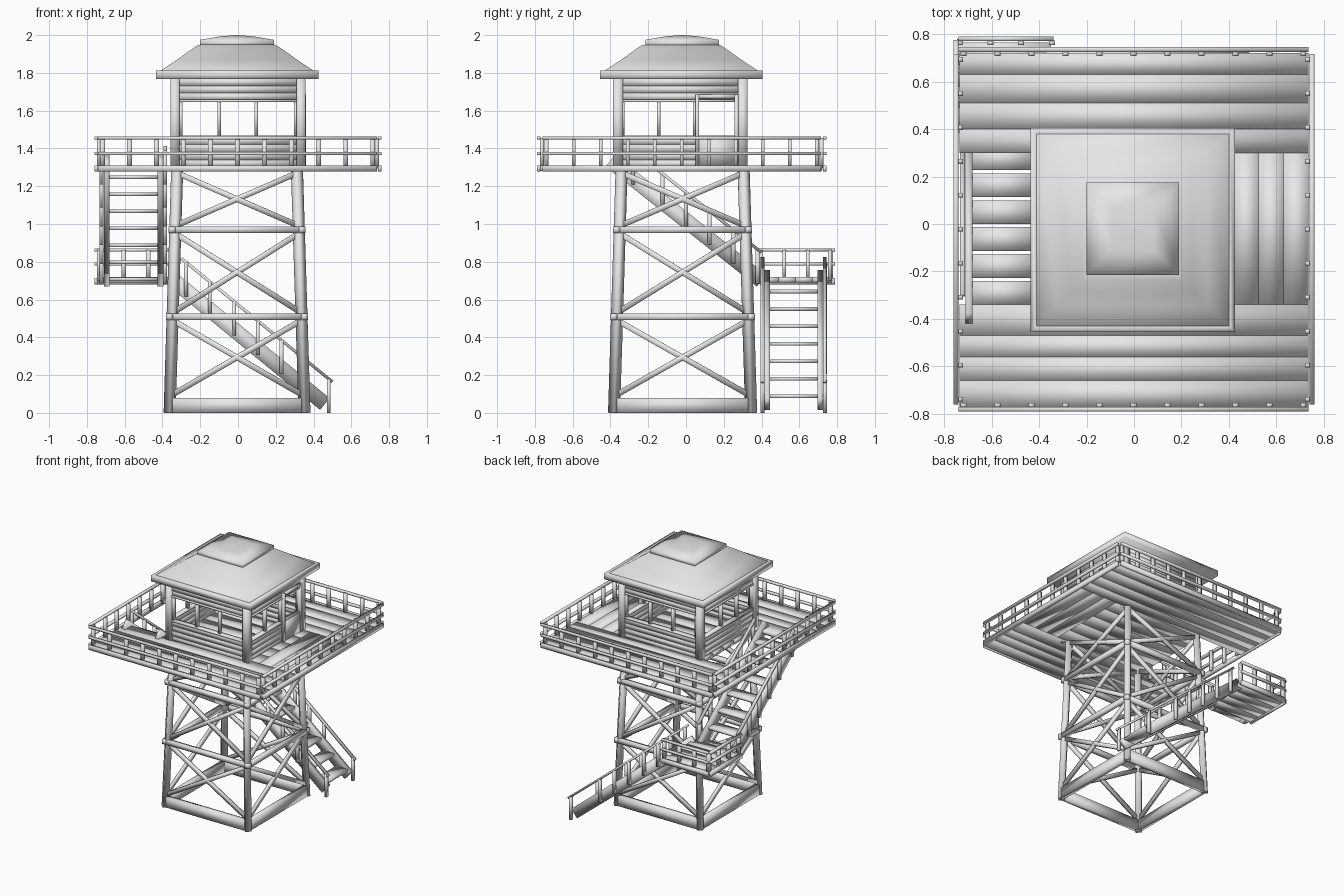
import bpy, bmesh
from mathutils import Vector, Matrix

if "Cube" in bpy.data.objects:
    bpy.data.objects.remove(bpy.data.objects["Cube"], do_unlink=True)

mat = bpy.data.materials.new("pale grey timber")
mat.use_nodes = True
GREY = (0.8, 0.8, 0.8, 1)
mat.diffuse_color = GREY
mat.node_tree.nodes["Principled BSDF"].inputs["Base Color"].default_value = GREY


def finish(bm, name):
    bmesh.ops.recalc_face_normals(bm, faces=bm.faces)
    mesh = bpy.data.meshes.new(name)
    bm.to_mesh(mesh)
    bm.free()
    mesh.materials.append(mat)
    for p in mesh.polygons:
        p.use_smooth = True
    ob = bpy.data.objects.new(name, mesh)
    bpy.context.collection.objects.link(ob)
    return ob


def box(bm, x0, x1, y0, y1, z0, z1):
    size = Matrix.Diagonal((x1 - x0, y1 - y0, z1 - z0, 1))
    mid = Matrix.Translation(((x0 + x1) / 2, (y0 + y1) / 2, (z0 + z1) / 2))
    bmesh.ops.create_cube(bm, size=1, matrix=mid @ size)


def beam(bm, p, q, w, h):
    """Square timber from p to q, w wide sideways and h deep."""
    p, q = Vector(p), Vector(q)
    d = (q - p).normalized()
    side = d.cross(Vector((0, 0, 1)))
    side = side.normalized() if side.length > 0.01 else Vector((1, 0, 0))
    up = side.cross(d)
    m = Matrix((d * (q - p).length, side * w, up * h)).transposed().to_4x4()
    bmesh.ops.create_cube(bm, size=1, matrix=Matrix.Translation((p + q) / 2) @ m)


def rings(bm, cx, cy, profile):
    """Stack of square rings given as (half width, height)."""
    last = None
    for r, z in profile:
        ring = [bm.verts.new((cx + sx * r, cy + sy * r, z))
                for sx, sy in ((-1, -1), (1, -1), (1, 1), (-1, 1))]
        if last:
            for i in range(4):
                j = (i + 1) % 4
                bm.faces.new((last[i], last[j], ring[j], ring[i]))
        else:
            bm.faces.new(ring[::-1])
        last = ring
    bm.faces.new(last)


# Tower frame: tapering legs, girts and cross braces
CX, CY = -0.005, -0.018
CORNERS = ((-1, -1), (1, -1), (1, 1), (-1, 1))


def leg_point(corner, z, out=0.0):
    r = 0.357 - 0.04 * z / 1.29 + out
    return Vector((CX + corner[0] * r, CY + corner[1] * (r + 0.006), z))


legs, girts, braces = bmesh.new(), bmesh.new(), bmesh.new()
for i, a in enumerate(CORNERS):
    b = CORNERS[(i + 1) % 4]
    beam(legs, leg_point(a, 0), leg_point(a, 1.29), 0.045, 0.045)
    beam(girts, leg_point(a, 0.04), leg_point(b, 0.04), 0.035, 0.08)
    for z in (0.508, 0.97):
        p, q = leg_point(a, z, 0.015), leg_point(b, z, 0.015)
        over = (q - p).normalized() * 0.02
        beam(girts, p - over, q + over, 0.03, 0.035)
    for z0, z1 in ((0.09, 0.49), (0.53, 0.95), (0.99, 1.27)):
        beam(braces, leg_point(a, z0), leg_point(b, z1), 0.02, 0.03)
        beam(braces, leg_point(b, z0), leg_point(a, z1), 0.02, 0.03)
finish(legs, "tower_legs")
finish(girts, "tower_girts")
finish(braces, "cross_braces")

# Deck boards, with a stair opening on one side
Z0, Z1 = 1.28, 1.31
deck = bmesh.new()


def boards(bm, axis, edges, lo, hi, z0, z1):
    for a, b in zip(edges, edges[1:]):
        if axis == "x":
            box(bm, lo, hi, a, b, z0, z1)
        else:
            box(bm, a, b, lo, hi, z0, z1)


boards(deck, "x", (-0.77, -0.66, -0.56, -0.47, -0.34), -0.735, 0.735, Z0, Z1)
boards(deck, "x", (0.3, 0.4, 0.51, 0.63, 0.72), -0.735, 0.735, Z0, Z1)
boards(deck, "y", (0.42, 0.525, 0.63, 0.735), -0.34, 0.3, Z0, Z1)
boards(deck, "x", (-0.34, -0.21, -0.08, 0.05, 0.18, 0.3), -0.36, 0.42, Z0, Z1)
finish(deck, "deck_boards")


def railing(bm, p, q, base, count, inward, heights):
    """Posts, rails and a fascia board between two plan points."""
    p, q, inward = Vector((*p, 0)), Vector((*q, 0)), Vector((*inward, 0))
    top = heights[-1]
    for z in heights:
        up = Vector((0, 0, z))
        beam(bm, p + up, q + up, 0.02, 0.016)
    up = Vector((0, 0, base + 0.017))
    beam(bm, p + up, q + up, 0.02, 0.034)
    for i in range(count):
        at = p.lerp(q, 0.015 + 0.97 * i / (count - 1)) + inward * 0.017
        beam(bm, at + up, at + Vector((0, 0, top)), 0.025, 0.02)


rail = bmesh.new()
DECK = (1.372, 1.455)
railing(rail, (-0.74, -0.78), (0.735, -0.78), 1.277, 11, (0, 1), DECK)
railing(rail, (-0.74, 0.735), (0.735, 0.735), 1.277, 11, (0, -1), DECK)
railing(rail, (0.75, -0.76), (0.75, 0.715), 1.277, 11, (-1, 0), DECK)
railing(rail, (-0.75, -0.76), (-0.75, 0.715), 1.277, 11, (1, 0), DECK)
finish(rail, "deck_railing")

# Cabin: corner posts and four walls with open windows
posts = bmesh.new()
for x in (-0.333, 0.333):
    for y in (-0.36, 0.3):
        box(posts, x - 0.024, x + 0.024, y - 0.026, y + 0.026, Z0, 1.77)
finish(posts, "cabin_corner_posts")


def wall(name, axis, pos, lo, hi, bars):
    bm = bmesh.new()

    def slab(a, b, z0, z1, t):
        if axis == "x":
            box(bm, a, b, pos - t, pos + t, z0, z1)
        else:
            box(bm, pos - t, pos + t, a, b, z0, z1)

    for z0, z1, n in ((1.3, 1.46, 4), (1.655, 1.77, 3)):
        step = (z1 - z0) / n
        for i in range(n):
            slab(lo, hi, z0 + i * step, z0 + (i + 1) * step, 0.01 + 0.002 * (i % 2))
    slab(lo, hi, 1.455, 1.468, 0.018)
    slab(lo, hi, 1.645, 1.658, 0.018)
    for u in bars:
        slab(u - 0.009, u + 0.009, 1.46, 1.655, 0.014)
    finish(bm, name)


wall("front_wall", "x", -0.36, -0.32, 0.32, (-0.302, -0.1, 0.097, 0.305))
wall("back_wall", "x", 0.3, -0.32, 0.32, (-0.302, -0.1, 0.097, 0.305))
wall("side_wall_stairs", "y", -0.333, -0.345, 0.285, (-0.335, -0.145, 0.045, 0.272))
wall("side_wall_door", "y", 0.333, -0.345, 0.285, (-0.335, -0.145, 0.045, 0.272))

door = bmesh.new()
box(door, 0.34, 0.355, 0.055, 0.275, 1.31, 1.46)
for y in (0.06, 0.268):
    box(door, 0.335, 0.36, y - 0.01, y + 0.01, 1.31, 1.685)
box(door, 0.335, 0.36, 0.05, 0.278, 1.665, 1.685)
finish(door, "cabin_door")

# Roof: eave slab, stepped hip and raised cap
RY = -0.025
eave = bmesh.new()
rings(eave, CX, RY, ((0.43, 1.767), (0.43, 1.812), (0.41, 1.812)))
finish(eave, "roof_eave")
roof = bmesh.new()
rings(roof, CX, RY, ((0.41, 1.8), (0.405, 1.812), (0.32, 1.868),
                     (0.255, 1.915), (0.21, 1.945), (0.19, 1.95)))
finish(roof, "hip_roof")
cap = bmesh.new()
rings(cap, CX, RY + 0.005, ((0.195, 1.94), (0.195, 1.975), (0.09, 1.993), (0.01, 2.0)))
finish(cap, "roof_cap")


# Stairs: two flights, each mapped from run, side and height
def flight(name, place, start, end, sides, treads, tread_ends, rail_end, post_runs):
    bm = bmesh.new()
    (r0, h0), (r1, h1) = start, end
    slope = (h1 - h0) / (r1 - r0)

    def height(r):
        return h0 + (r - r0) * slope

    for s, outer in sides:
        beam(bm, place(r0, s, h0), place(r1, s, h1), 0.03, 0.08)
        beam(bm, place(rail_end[0], outer, height(rail_end[0]) + 0.15),
             place(rail_end[1], outer, height(rail_end[1]) + 0.15), 0.02, 0.016)
        for r in post_runs:
            beam(bm, place(r, outer, max(0, height(r) - 0.03)),
                 place(r, outer, height(r) + 0.15), 0.02, 0.022)
    for i in range(treads):
        t = i / (treads - 1)
        r = tread_ends[0] + (tread_ends[1] - tread_ends[0]) * t
        a, b = place(r, sides[0][0], height(r)), place(r, sides[1][0], height(r))
        beam(bm, a, b, 0.1, 0.02)
    finish(bm, name)


flight("lower_stairs", lambda r, s, h: (r, s, h), (0.46, 0.047), (-0.37, 0.725),
       ((0.43, 0.405), (0.71, 0.735)), 7, (0.41, -0.27), (0.5, -0.3),
       (0.48, 0.23, 0.105, -0.02, -0.15, -0.275))
flight("upper_stairs", lambda r, s, h: (s, r, h), (0.4, 0.7), (-0.4, 1.335),
       ((-0.695, -0.722), (-0.41, -0.385)), 7, (0.39, -0.29), (0.4, -0.3),
       (0.38, 0.25, 0.125, 0.0, -0.125, -0.28))

# Landing between the flights
landing = bmesh.new()
boards(landing, "x", (0.4, 0.49, 0.58, 0.67, 0.765), -0.74, -0.35, 0.69, 0.72)
finish(landing, "landing_boards")
lrail = bmesh.new()
LAND = (0.787, 0.862)
railing(lrail, (-0.74, 0.78), (-0.34, 0.78), 0.68, 4, (0, -1), LAND)
railing(lrail, (-0.75, 0.39), (-0.75, 0.775), 0.68, 4, (1, 0), LAND)
finish(lrail, "landing_railing")
